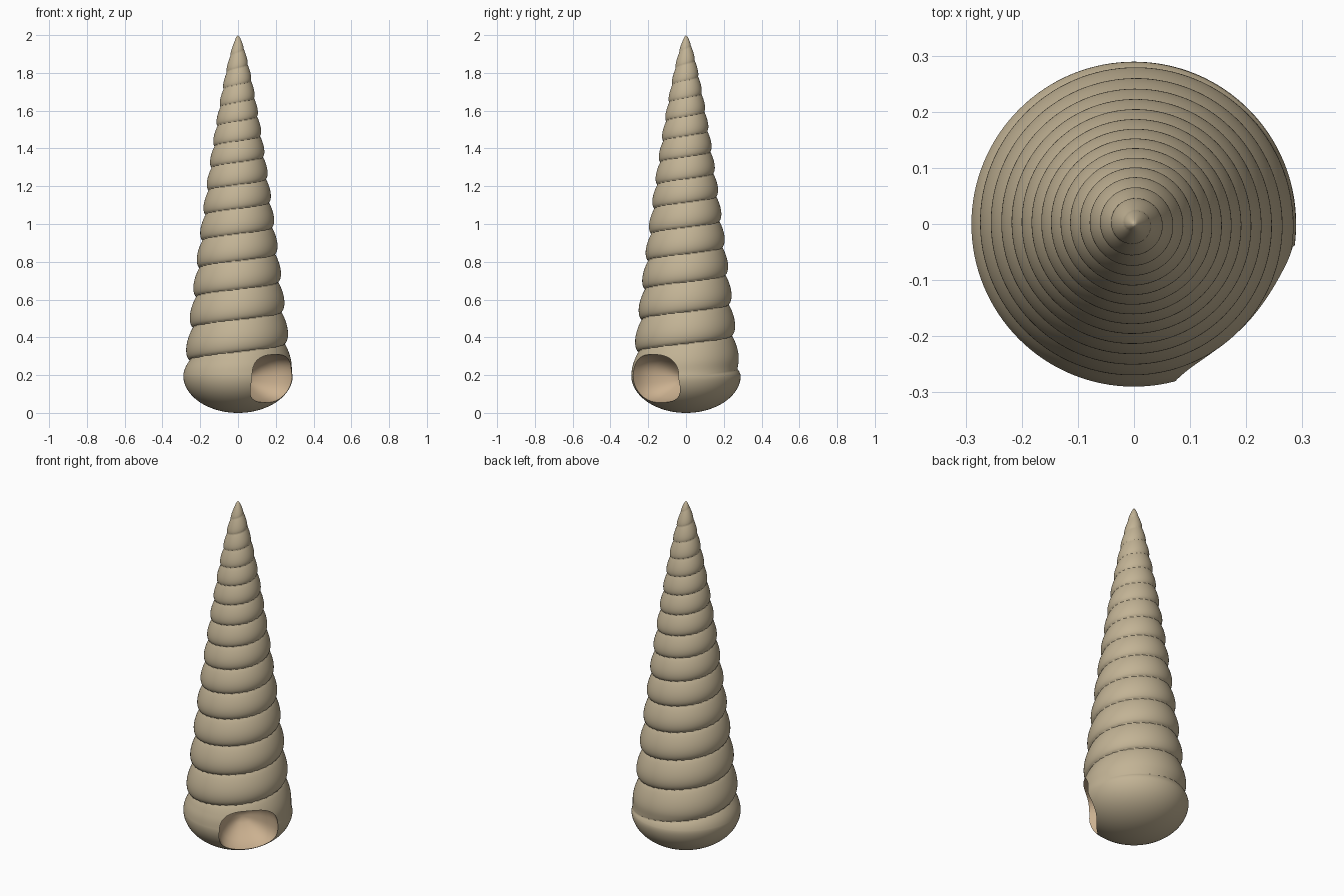
import bpy, bmesh, math

if "Cube" in bpy.data.objects:
    bpy.data.objects.remove(bpy.data.objects["Cube"])

SEGS = 128


def material(name, color):
    m = bpy.data.materials.new(name)
    m.diffuse_color = (*color, 1)
    m.use_nodes = True
    m.node_tree.nodes["Principled BSDF"].inputs["Base Color"].default_value = m.diffuse_color
    return m


outer_mat = material("shell_outside", (0.54, 0.45, 0.30))
inner_mat = material("mouth_inside", (0.60, 0.44, 0.28))


def envelope(z):
    """Outer radius: slightly bowed cone above, rounded base below."""
    if z < 0.2:
        return 0.29 * math.sqrt(max(0, 1 - ((0.2 - z) / 0.2) ** 2))
    return 0.195 * (2 - z) ** 0.675


def pitch(z):
    return 0.195 - 0.06 * z


def radius(theta, z):
    """Envelope with the helical suture groove cut into it."""
    turns = -math.log(pitch(z) / pitch(0.28)) / 0.06
    f = (turns - (theta + math.pi) / math.tau) % 1.0
    bulge = max(0, math.sin(math.pi * f ** 0.76)) ** 0.7
    t = min(1, max(0, (z - 0.18) / 0.1))
    fade = t * t * (3 - 2 * t)
    return envelope(z) * (1 - 0.10 * fade * (1 - bulge))


def lofted(name, start, rings, end, mat_index):
    """Closed solid from two poles and a list of rings."""
    bm = bmesh.new()
    loops = [[bm.verts.new(p) for p in ring] for ring in rings]
    a, b = bm.verts.new(start), bm.verts.new(end)
    n = len(rings[0])
    for i in range(n):
        j = (i + 1) % n
        bm.faces.new((a, loops[0][j], loops[0][i]))
        bm.faces.new((b, loops[-1][i], loops[-1][j]))
        for lo, hi in zip(loops, loops[1:]):
            bm.faces.new((lo[i], lo[j], hi[j], hi[i]))
    for f in bm.faces:
        f.material_index = mat_index
        f.smooth = True
    bmesh.ops.recalc_face_normals(bm, faces=bm.faces)
    me = bpy.data.meshes.new(name)
    bm.to_mesh(me)
    bm.free()
    me.materials.append(outer_mat)
    me.materials.append(inner_mat)
    ob = bpy.data.objects.new(name, me)
    bpy.context.collection.objects.link(ob)
    return ob


# Spiral shell: rounded base rings, then fine rings up to the apex
heights = [0.2 * (1 - math.cos(math.pi / 2 * i / 24)) for i in range(1, 24)]
heights += [0.2 + 1.795 * i / 380 for i in range(381)]
rings = []
for z in heights:
    ring = []
    for i in range(SEGS):
        th = -math.pi + math.tau * i / SEGS
        r = radius(th, z)
        ring.append((r * math.cos(th), r * math.sin(th), z))
    rings.append(ring)
shell = lofted("spiral_shell", (0, 0, 0), rings, (0, 0, 2), 0)

# Mouth: rounded-square funnel that faces front right
S = math.sqrt(0.5)


def mouth_point(u, d, z):
    return ((u + d) * S, (u - d) * S, z)


def mouth_ring(d, scale):
    pts = []
    for i in range(64):
        a = math.tau * i / 64
        c, s = math.cos(a), math.sin(a)
        u = 0.015 + 0.162 * scale * math.copysign(abs(c) ** 0.75, c)
        z = 0.18 + 0.13 * scale * math.copysign(abs(s) ** 0.75, s)
        pts.append(mouth_point(u, d, z))
    return pts


sections = [(0.40, 1.0), (0.30, 1.0), (0.21, 0.98), (0.17, 0.92),
            (0.13, 0.78), (0.09, 0.55), (0.06, 0.28)]
cutter = lofted("mouth_cutter", mouth_point(0.015, 0.40, 0.18),
                [mouth_ring(d, s) for d, s in sections],
                mouth_point(0.015, 0.045, 0.18), 1)
cutter.hide_render = True

cut = shell.modifiers.new("mouth", 'BOOLEAN')
cut.operation = 'DIFFERENCE'
cut.solver = 'EXACT'
cut.object = cutter
bpy.ops.object.select_all(action='DESELECT')
bpy.context.view_layer.objects.active = shell
shell.select_set(True)
bpy.ops.object.modifier_apply(modifier=cut.name)
bpy.data.objects.remove(cutter)
bpy.ops.object.shade_smooth_by_angle(angle=math.radians(40))
